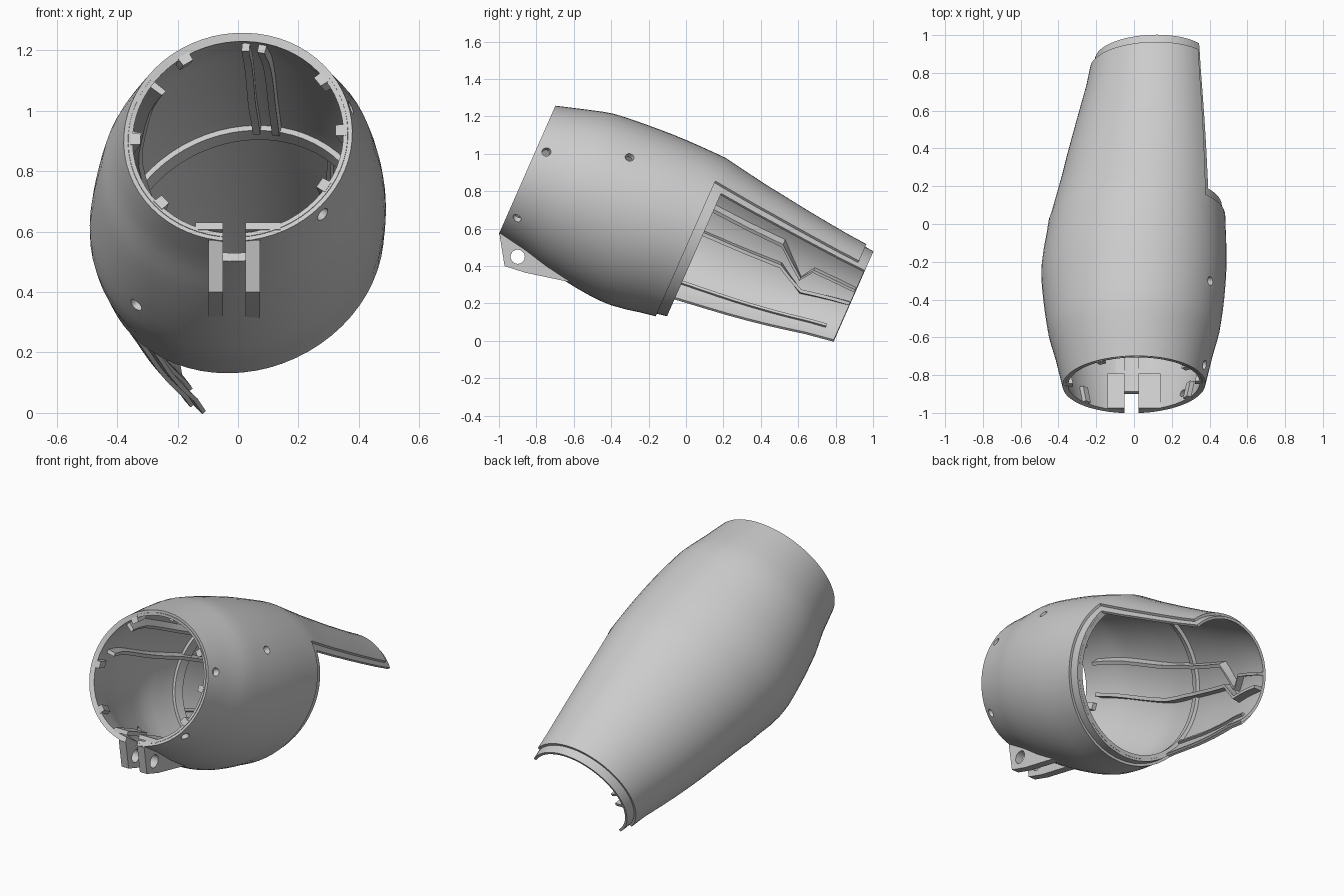
import bpy, bmesh
from math import sin, cos, radians, pi
from mathutils import Vector, Matrix

cube = bpy.data.objects.get("Cube")
if cube:
    bpy.data.objects.remove(cube)

mat = bpy.data.materials.new("light_grey_plastic")
mat.use_nodes = True
GREY = (0.6, 0.6, 0.6, 1)
mat.diffuse_color = GREY
mat.node_tree.nodes["Principled BSDF"].inputs["Base Color"].default_value = GREY

# Tilted local frame: s runs down the axis to the back, v is up across it
ORIGIN = Vector((0, -0.85, 0.913))
AXIS = Vector((0, 0.915, -0.403)).normalized()
UP = Vector((0, 0.403, 0.915)).normalized()
SIDE = Vector((1, 0, 0))
DIAG = radians(42)          # the opening follows this diagonal
LONG = SIDE * cos(DIAG) + UP * sin(DIAG)
SHORT = UP * cos(DIAG) - SIDE * sin(DIAG)
SEG = 64
WALL = 0.015

# Stations: s, centre x, centre v, long radius, short radius
STATIONS = [
    (0, 0, 0, .385, .37), (.15, 0, .01, .42, .405), (.3, 0, .012, .463, .44),
    (.5, 0, .005, .495, .46), (.7, 0, .005, .51, .464), (.945, .015, .025, .49, .44),
    (1, .022, .025, .48, .43), (1.2, .04, .025, .447, .395), (1.5, .065, .032, .395, .35),
    (1.82, .092, .048, .335, .31), (1.87, .095, .05, .327, .303)]


def local(x, s, v):
    return ORIGIN + SIDE * x + AXIS * s + UP * v


def catmull(a, b, c, d, t):
    return b + (c - a) * t / 2 + (2 * a - 5 * b + 4 * c - d) * t * t / 2 \
        + (3 * b - a - 3 * c + d) * t ** 3 / 2


def section(s):
    """Smoothly interpolated section at distance s."""
    n = len(STATIONS)
    i = max(k for k in range(n - 1) if STATIONS[k][0] <= s + 1e-6)
    p = [STATIONS[min(max(k, 0), n - 1)] for k in range(i - 1, i + 3)]
    t = (s - p[1][0]) / (p[2][0] - p[1][0])
    if p[2][0] - p[1][0] < 0.1 or p[1][0] - p[0][0] < 0.1:
        return [p[1][k] + (p[2][k] - p[1][k]) * t for k in range(1, 5)]
    return [catmull(*(q[k] for q in p), t) for k in range(1, 5)]


def wall_point(s, phi, inset=0):
    cx, cv, a, b = section(s)
    return local(cx, s, cv) + LONG * (a - inset) * cos(phi) + SHORT * (b - inset) * sin(phi)


def add(name, verts, faces):
    mesh = bpy.data.meshes.new(name)
    mesh.from_pydata(verts, [], faces)
    bm = bmesh.new()
    bm.from_mesh(mesh)
    bmesh.ops.recalc_face_normals(bm, faces=bm.faces) if len(verts) < 100 else None
    bm.to_mesh(mesh)
    bm.free()
    mesh.materials.append(mat)
    ob = bpy.data.objects.new(name, mesh)
    bpy.context.collection.objects.link(ob)
    return ob


def finish(ob, cutter=None):
    """Apply the modifiers, then shade smooth with sharp edges kept."""
    if cutter:
        mod = ob.modifiers.new("holes", 'BOOLEAN')
        mod.operation, mod.solver, mod.object = 'DIFFERENCE', 'EXACT', cutter
    bpy.ops.object.select_all(action='DESELECT')
    ob.select_set(True)
    bpy.context.view_layer.objects.active = ob
    bpy.ops.object.convert(target='MESH')
    bpy.ops.object.shade_smooth_by_angle(angle=radians(30))


def layer(name, start, full_end, end, inset, thickness, extra=0):
    """Closed tube up to full_end, half tube from there to end."""
    marks = sorted({st[0] for st in STATIONS if start <= st[0] <= end} | {start, end})
    rows = [marks[0]]
    for lo, hi in zip(marks, marks[1:]):
        n = 3 if hi - lo > 0.1 else 1
        rows += [lo + (hi - lo) * k / n for k in range(1, n + 1)]
    verts = [wall_point(s, 2 * pi * j / SEG, inset) for s in rows for j in range(SEG)]
    faces = []
    for i in range(len(rows) - 1):
        arc = range(SEG) if rows[i + 1] <= full_end + 1e-6 else range(-extra, SEG // 2 + extra)
        for j in arc:
            p, q = j % SEG, (j + 1) % SEG
            faces.append((i * SEG + p, i * SEG + SEG + p, i * SEG + SEG + q, i * SEG + q))
    ob = add(name, verts, faces)
    bm = bmesh.new()
    bm.from_mesh(ob.data)
    bmesh.ops.delete(bm, geom=[v for v in bm.verts if not v.link_faces], context='VERTS')
    bm.to_mesh(ob.data)
    bm.free()
    mod = ob.modifiers.new("wall", 'SOLIDIFY')
    mod.thickness, mod.offset = thickness, -1
    return ob


def sweep(name, path, width, height):
    """Rail standing on the inner wall; path holds (s, degrees)."""
    verts, faces = [], []
    pts = []
    for (s0, d0), (s1, d1) in zip(path, path[1:]):
        n = max(1, round((s1 - s0) / 0.1))
        pts += [(s0 + (s1 - s0) * k / n, d0 + (d1 - d0) * k / n) for k in range(n)]
    for s, deg in pts + [path[-1]]:
        half = width / 2 / section(s)[2]
        for side, inset in ((-1, .022), (1, .022), (1, .03 + height), (-1, .03 + height)):
            verts.append(wall_point(s, radians(deg) + side * half, inset))
    for i in range(len(pts)):
        for k in range(4):
            m = (k + 1) % 4
            faces.append((4 * i + k, 4 * i + m, 4 * i + 4 + m, 4 * i + 4 + k))
    n = len(verts)
    faces += [(3, 2, 1, 0), (n - 4, n - 3, n - 2, n - 1)]
    finish(add(name, verts, faces))


def local_box(name, x0, x1, s0, s1, v0, v1):
    verts = [local(x, s, v) for s in (s0, s1) for x, v in ((x0, v0), (x1, v0), (x1, v1), (x0, v1))]
    return add(name, verts, [(0, 1, 2, 3), (7, 6, 5, 4), (0, 4, 5, 1),
                             (1, 5, 6, 2), (2, 6, 7, 3), (3, 7, 4, 0)])


# Cutter: screw holes and the slot between the lugs
hole_cutter = local_box("hole_cutter", -.05, .025, -.03, .12, -.45, -.3)
bm = bmesh.new()
bm.from_mesh(hole_cutter.data)
for s, deg in ((.055, -24), (.474, -8), (.054, -85), (.55, 186)):
    p = wall_point(s, radians(deg))
    out = (p - wall_point(s, radians(deg), .1)).normalized()
    turn = out.to_track_quat('Z', 'Y').to_matrix().to_4x4()
    bmesh.ops.create_cone(bm, cap_ends=True, segments=16, radius1=.014, radius2=.03,
                          depth=.12, matrix=Matrix.Translation(p - out * .015) @ turn)
bm.to_mesh(hole_cutter.data)
bm.free()

# Shell: outer skin, and an inner skin that leaves a stepped lip
finish(layer("outer_shell", 0, .945, 1.82, 0, WALL), hole_cutter)
finish(layer("inner_shell", 0, 1, 1.87, WALL, WALL, extra=1), hole_cutter)
finish(layer("middle_rib", .945, 1, 1, .028, .022))

# Rails on the inside
sweep("upper_side_rail", [(.12, 98), (1.015, 106), (1.413, 104), (1.571, 130)], .025, .05)
sweep("upper_end_rail", [(1.571, 130), (1.62, 117), (1.865, 120)], .02, .04)
sweep("lower_side_rail", [(.12, 128), (.99, 128), (1.447, 125), (1.6, 142), (1.865, 137)], .025, .05)
for deg in (45, 36):
    sweep("top_rail", [(.05, deg), (.95, deg)], .03, .03)
for deg in (9, 170):
    sweep("edge_rail", [(1, deg), (1.8, deg)], .02, .015)

# Mounting tabs just inside the front rim
for deg in (80, 138, 181, -74, -5, -39):
    sweep("rim_tab", [(0, deg), (.09, deg)], .045, .025)

# Floor pads and pivot lugs under the front rim
for x0, x1 in ((-.14, -.05), (.025, .14)):
    finish(local_box("floor_pad", x0, x1, 0, .2, -.335, -.31))

bm = bmesh.new()
bmesh.ops.create_cone(bm, cap_ends=True, segments=24, radius1=.038, radius2=.038, depth=.5,
                      matrix=Matrix.Translation((0, -.9, .45)) @ Matrix.Rotation(pi / 2, 4, 'Y'))
lug_cutter = add("lug_cutter", [], [])
bm.to_mesh(lug_cutter.data)
bm.free()
PROFILE = [(-.997, .57), (-.97, .4), (-.86, .365), (-.6, .31), (-.6, .345), (-.98, .585)]
for x0, x1 in ((-.097, -.05), (.025, .072)):
    n = len(PROFILE)
    verts = [(x, y, z) for x in (x0, x1) for y, z in PROFILE]
    faces = [tuple(range(n)), tuple(range(2 * n - 1, n - 1, -1))]
    faces += [(i, i + n, (i + 1) % n + n, (i + 1) % n) for i in range(n)]
    finish(add("pivot_lug", verts, faces), lug_cutter)

for cutter in (hole_cutter, lug_cutter):
    bpy.data.objects.remove(cutter)
